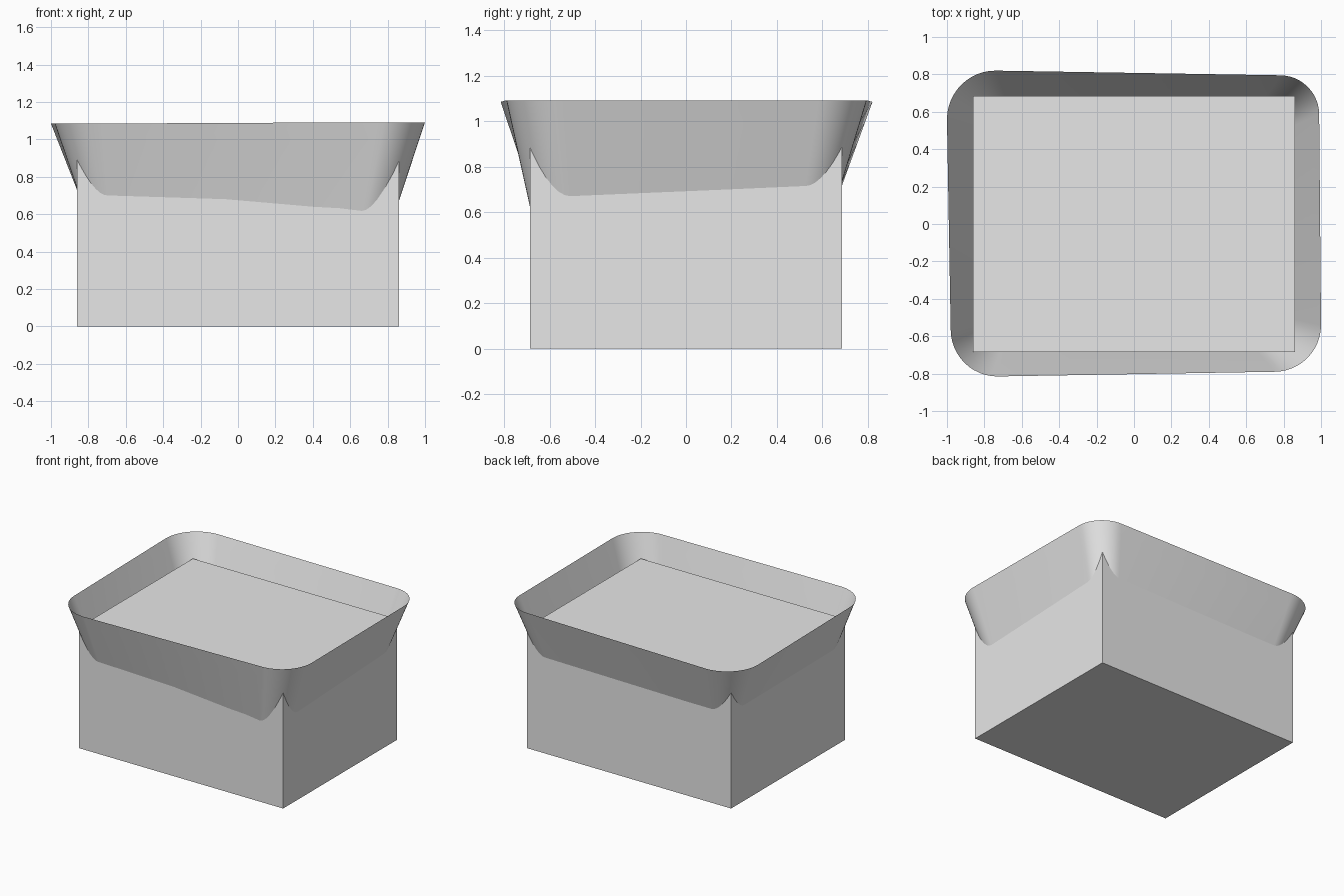
import bpy
import bmesh
from math import sin, cos, pi
from mathutils import Vector

cube = bpy.data.objects.get("Cube")
if cube:
    bpy.data.objects.remove(cube, do_unlink=True)

grey = bpy.data.materials.new("light_grey")
grey.use_nodes = True
colour = (0.8, 0.8, 0.8, 1.0)
grey.diffuse_color = colour
grey.node_tree.nodes["Principled BSDF"].inputs["Base Color"].default_value = colour

ARC_STEPS = 12
RIM_STEPS = 6


def make_object(name, bm):
    bmesh.ops.recalc_face_normals(bm, faces=bm.faces)
    mesh = bpy.data.meshes.new(name)
    bm.to_mesh(mesh)
    bm.free()
    mesh.materials.append(grey)
    obj = bpy.data.objects.new(name, mesh)
    bpy.context.collection.objects.link(obj)
    return obj


def rounded_ring(corners):
    """Points round four corners, each given as x, y, z and radius."""
    points = []
    for i, (x, y, z, r) in enumerate(corners):
        cx = x - r if x > 0 else x + r
        cy = y - r if y > 0 else y + r
        for k in range(ARC_STEPS + 1):
            a = (i + k / ARC_STEPS) * pi / 2
            points.append(Vector((cx + r * cos(a), cy + r * sin(a), z)))
    return points


# Solid box body
bm = bmesh.new()
bmesh.ops.create_cube(bm, size=1.0)
for v in bm.verts:
    v.co = (v.co.x * 1.72, v.co.y * 1.37, (v.co.z + 0.5) * 0.92)
make_object("box_body", bm)

# Thin flared collar, slightly uneven, narrowing down into the box
rim = rounded_ring([(0.99, 0.795, 1.092, 0.21), (-1.0, 0.82, 1.085, 0.26),
                    (-0.98, -0.815, 1.085, 0.25), (1.0, -0.79, 1.092, 0.25)])
foot = rounded_ring([(0.803, 0.63, 0.55, 0.13), (-0.79, 0.625, 0.55, 0.12),
                     (-0.795, -0.634, 0.55, 0.11), (0.82, -0.67, 0.55, 0.17)])
bm = bmesh.new()
rows = [[bm.verts.new(a.lerp(b, s / RIM_STEPS)) for a, b in zip(foot, rim)]
        for s in range(RIM_STEPS + 1)]
for low, high in zip(rows, rows[1:]):
    for i in range(len(low)):
        j = (i + 1) % len(low)
        bm.faces.new((low[i], low[j], high[j], high[i]))
collar = make_object("flared_collar", bm)
for face in collar.data.polygons:
    face.use_smooth = True
